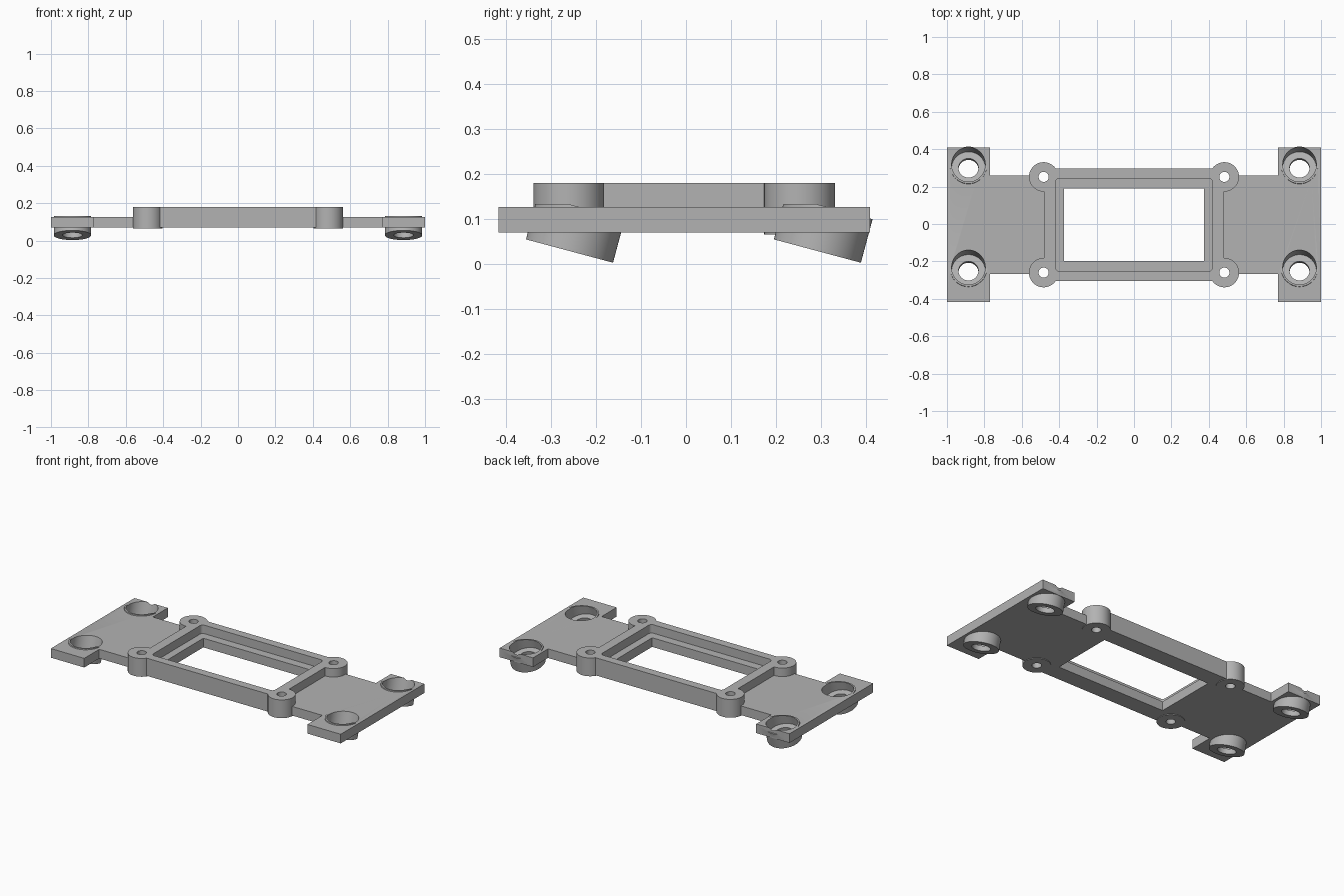
import bpy
import bmesh
import math
from mathutils import Matrix, Vector

cube = bpy.data.objects.get("Cube")
if cube:
    bpy.data.objects.remove(cube, do_unlink=True)

Y0 = -0.004                        # plate centre in y
BOTTOM, DECK, TOP = 0.07, 0.127, 0.18
TILT = math.radians(15)

grey = bpy.data.materials.new("matte grey")
grey.use_nodes = True
colour = (0.45, 0.45, 0.45, 1)
grey.diffuse_color = colour
grey.node_tree.nodes["Principled BSDF"].inputs["Base Color"].default_value = colour


def make(name, bm):
    bmesh.ops.recalc_face_normals(bm, faces=bm.faces)
    mesh = bpy.data.meshes.new(name)
    bm.to_mesh(mesh)
    bm.free()
    mesh.materials.append(grey)
    obj = bpy.data.objects.new(name, mesh)
    bpy.context.collection.objects.link(obj)
    return obj


def prism(name, outline, z0, z1):
    bm = bmesh.new()
    face = bm.faces.new([bm.verts.new((x, y + Y0, z0)) for x, y in outline])
    new = bmesh.ops.extrude_face_region(bm, geom=[face])["geom"]
    verts = [v for v in new if isinstance(v, bmesh.types.BMVert)]
    bmesh.ops.translate(bm, verts=verts, vec=(0, 0, z1 - z0))
    return make(name, bm)


def rounded(hx, hy, r=0.0, steps=6):
    if r == 0:
        return [(hx, hy), (-hx, hy), (-hx, -hy), (hx, -hy)]
    points = []
    for i, (sx, sy) in enumerate([(1, 1), (-1, 1), (-1, -1), (1, -1)]):
        for k in range(steps + 1):
            a = (i + k / steps) * math.pi / 2
            points.append((sx * (hx - r) + r * math.cos(a),
                           sy * (hy - r) + r * math.sin(a)))
    return points


def cylinder(name, base, r, t0, t1, tilt=0.0, segments=64):
    """Cylinder along an axis through base, from distance t0 to t1."""
    bm = bmesh.new()
    place = (Matrix.Translation(base) @ Matrix.Rotation(-tilt, 4, "X")
             @ Matrix.Translation((0, 0, (t0 + t1) / 2)))
    bmesh.ops.create_cone(bm, cap_ends=True, segments=segments, radius1=r,
                          radius2=r, depth=t1 - t0, matrix=place)
    return make(name, bm)


def combine(body, tool, operation):
    """Apply a boolean and discard the tool."""
    tool.hide_render = True
    mod = body.modifiers.new(operation.lower(), "BOOLEAN")
    mod.operation, mod.object, mod.solver = operation, tool, "EXACT"
    bpy.context.view_layer.objects.active = body
    bpy.ops.object.modifier_apply(modifier=mod.name)
    bpy.data.objects.remove(tool, do_unlink=True)


# Flat plate with wider tabs at both ends
quarter = [(1, 0.412), (0.77, 0.412), (0.77, 0.264)]
outline = quarter + [(-x, y) for x, y in reversed(quarter)]
outline += [(-x, -y) for x, y in outline]
body = prism("mounting_bracket", outline, BOTTOM, DECK)

# Raised centre frame
combine(body, prism("center_frame", rounded(0.48, 0.30), BOTTOM, TOP), "UNION")

# Corner bosses and tilted cups
boss_spots = [Vector((sx * 0.483, sy * 0.256 + Y0, 0)) for sx in (-1, 1) for sy in (-1, 1)]
cup_spots = [Vector((sx * 0.885, y, 0.029)) for sx in (-1, 1) for y in (-0.2585, 0.2915)]
for spot in boss_spots:
    combine(body, cylinder("corner_boss", spot, 0.0785, 0.066, TOP), "UNION")
for spot in cup_spots:
    cup = cylinder("tilted_cup", spot, 0.1, 0, 0.1, TILT)
    combine(cup, prism("cup_trim", rounded(2, 2), 0.133, 0.3), "DIFFERENCE")
    combine(body, cup, "UNION")

# Wells and through holes in the cups, screw holes in the bosses
for spot in cup_spots:
    combine(body, cylinder("cup_well", spot, 0.09, 0.03, 0.25, TILT), "DIFFERENCE")
    combine(body, cylinder("cup_hole", spot, 0.053, -0.05, 0.1, TILT), "DIFFERENCE")
for spot in boss_spots:
    combine(body, cylinder("screw_hole", spot, 0.027, 0, 0.3, segments=32), "DIFFERENCE")

# Window with a stepped ledge
combine(body, prism("ledge_recess", rounded(0.42, 0.248, 0.02), DECK, 0.3), "DIFFERENCE")
combine(body, prism("window_cut", rounded(0.373, 0.195), 0, 0.3), "DIFFERENCE")

# Smooth round walls, sharp edges
bpy.ops.object.select_all(action="DESELECT")
body.select_set(True)
bpy.context.view_layer.objects.active = body
bpy.ops.object.shade_smooth_by_angle(angle=math.radians(30))
